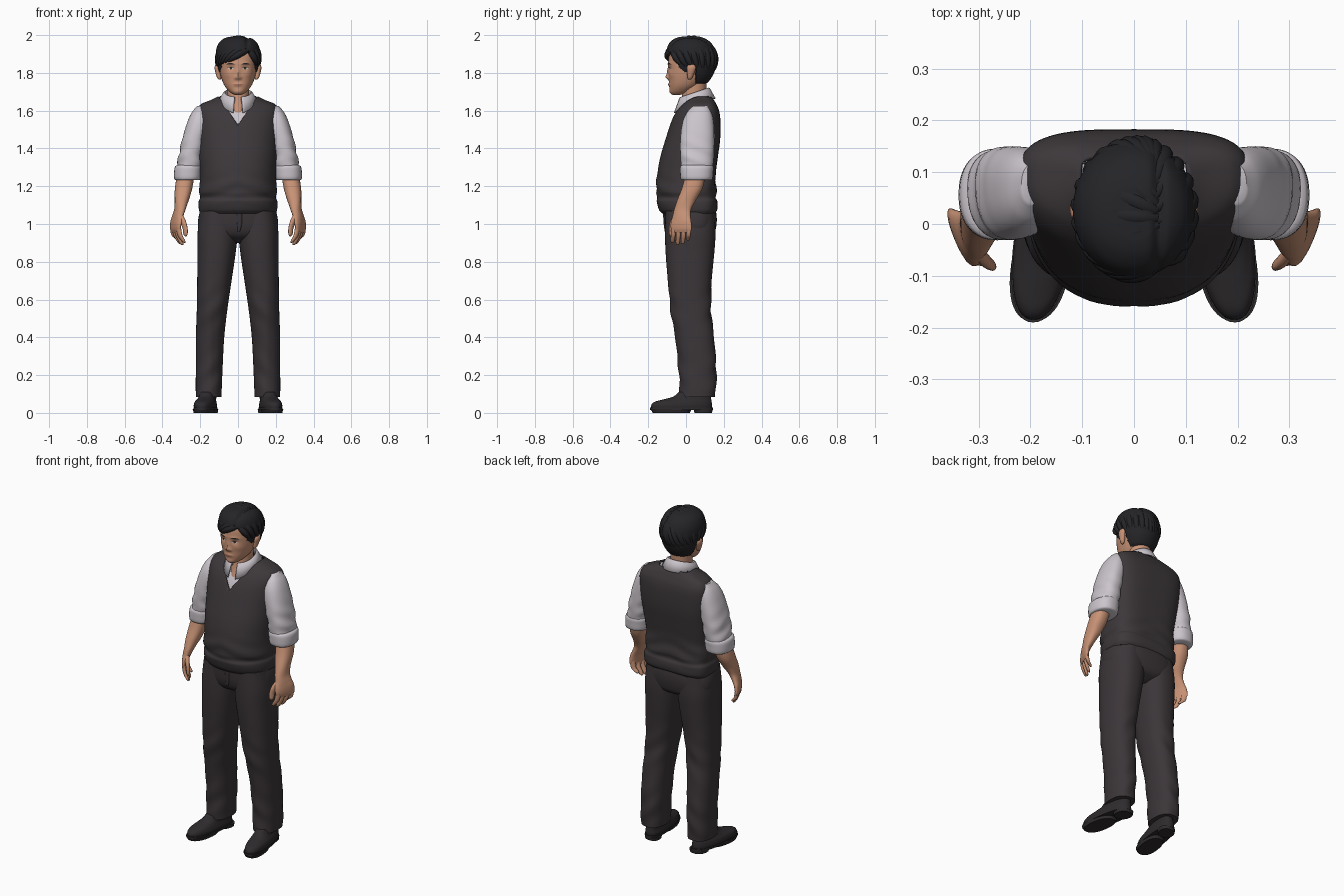
import bpy, bmesh, math
from mathutils import Vector
from mathutils.bvhtree import BVHTree

cube = bpy.data.objects.get("Cube")
if cube:
    bpy.data.objects.remove(cube, do_unlink=True)


def material(name, r, g, b):
    m = bpy.data.materials.new(name)
    m.use_nodes = True
    m.diffuse_color = (r, g, b, 1)
    bsdf = m.node_tree.nodes["Principled BSDF"]
    bsdf.inputs["Base Color"].default_value = (r, g, b, 1)
    bsdf.inputs["Roughness"].default_value = 0.8
    return m


SKIN = material("skin", .58, .29, .18)
SHIRT = material("shirt_grey", .6, .56, .6)
VEST = material("vest_charcoal", .046, .039, .043)
TROUSERS = material("trouser_charcoal", .044, .036, .04)
HAIR = material("hair_black", .018, .017, .02)
SHOE = material("shoe_black", .028, .024, .027)
LIPS = material("lip_brown", .4, .17, .12)
WHITE = material("eye_white", .6, .55, .52)
IRIS = material("iris_brown", .05, .03, .02)
made = []


def add_object(name, mesh, mat):
    ob = bpy.data.objects.new(name, mesh)
    bpy.context.collection.objects.link(ob)
    mesh.materials.clear()
    mesh.materials.append(mat)
    made.append(ob)
    return ob


def smooth_rows(rows, k):
    """Cubic interpolation of rows, with the height as parameter."""
    def slope(i):
        a, b = rows[max(i - 1, 0)], rows[min(i + 1, len(rows) - 1)]
        return [(q - p) / (b[0] - a[0]) for p, q in zip(a, b)]
    out = []
    for i in range(len(rows) - 1):
        a, b, ma, mb = rows[i], rows[i + 1], slope(i), slope(i + 1)
        h = b[0] - a[0]
        for j in range(k):
            t = j / k
            s = t * t * (3 - 2 * t)
            out.append([p + (q - p) * s + h * t * (1 - t) * ((1 - t) * u - t * v)
                        for p, q, u, v in zip(a, b, ma, mb)])
    return out + [list(rows[-1])]


def loft(name, mat, rows, nf=2, nb=2, mid=.5, k=4, seg=48, warp=None, side=1):
    """Stack of rounded slices; each row is z, centre x, half width, front y, back y."""
    bm = bmesh.new()
    rings = []
    for z, cx, rx, yf, yb in smooth_rows(rows, k):
        cy = yf + (yb - yf) * mid
        ring = []
        for i in range(seg):
            a = math.tau * i / seg
            c, s = math.cos(a), math.sin(a)
            n = nb if s > 0 else nf
            ry = yb - cy if s > 0 else cy - yf
            co = Vector((cx + rx * math.copysign(abs(c) ** (2 / n), c),
                         cy + ry * math.copysign(abs(s) ** (2 / n), s), z))
            if warp:
                warp(co)
            co.x *= side
            ring.append(bm.verts.new(co))
        rings.append(ring)
    for lo, hi in zip(rings, rings[1:]):
        for i in range(seg):
            j = (i + 1) % seg
            bm.faces.new((lo[i], lo[j], hi[j], hi[i]))
    bm.faces.new(rings[0])
    bm.faces.new(rings[-1])
    bmesh.ops.recalc_face_normals(bm, faces=bm.faces)
    mesh = bpy.data.meshes.new(name)
    bm.to_mesh(mesh)
    bm.free()
    return add_object(name, mesh, mat)


def pair(name, *args, **kw):
    for side, label in ((1, "left_"), (-1, "right_")):
        loft(label + name, *args, side=side, **kw)


def bell(d, width):
    return math.exp(-(d / width) ** 2)


# Vest with V neck, and the shirt body under it
vest_rows = [(1.055, 0, .198, -.125, .153), (1.075, 0, .207, -.143, .165), (1.12, 0, .208, -.155, .166),
             (1.14, 0, .2, -.15, .158), (1.17, 0, .206, -.158, .16), (1.25, 0, .201, -.154, .156),
             (1.35, 0, .208, -.137, .168), (1.45, 0, .215, -.108, .181), (1.55, 0, .221, -.075, .182),
             (1.6, 0, .219, -.05, .175), (1.635, 0, .195, -.022, .16), (1.66, 0, .135, 0, .145),
             (1.69, 0, .08, .02, .12)]


def vest_folds(co):
    co.y += .004 * math.sin(co.z * 70 + abs(co.x) * 25) * bell(co.z - 1.19, .07)


vest = loft("vest", VEST, vest_rows, nf=2.2, nb=3.4, mid=.6, k=5, seg=80, warp=vest_folds)
V_LOW, V_SLOPE = 1.525, 1.45
bm = bmesh.new()
bm.from_mesh(vest.data)
for s in (1, -1):
    bmesh.ops.bisect_plane(bm, geom=bm.verts[:] + bm.edges[:] + bm.faces[:],
                           plane_co=(0, 0, V_LOW), plane_no=(V_SLOPE * s, 0, -1))
gone = []
for f in bm.faces:
    c = f.calc_center_median()
    if c.z > 1.675 or (c.y < .06 and c.z > V_LOW + V_SLOPE * abs(c.x)):
        gone.append(f)
bmesh.ops.delete(bm, geom=gone, context="FACES")
bm.to_mesh(vest.data)
bm.free()
vest.modifiers.new("thickness", "SOLIDIFY").thickness = .008
loft("shirt_body", SHIRT, [(z - .006, x, rx - .015, yf + .01, yb - .012)
                           for z, x, rx, yf, yb in vest_rows[5:-1]], nf=2.2, nb=3.4, mid=.6)


# Sleeves, rolled cuffs
def sleeve_folds(co):
    co.x += .004 * math.sin(co.z * 75 + co.y * 30) * bell(co.z - 1.36, .09)


pair("sleeve", SHIRT, [(1.24, .262, .06, -.018, .135), (1.3, .258, .064, -.025, .142), (1.36, .25, .064, -.03, .148),
                       (1.45, .232, .063, -.03, .15), (1.54, .208, .06, -.018, .146), (1.59, .2, .045, .005, .135),
                       (1.625, .195, .022, .04, .115)], nf=2.3, nb=2.3, k=6, warp=sleeve_folds)
pair("cuff", SHIRT, [(1.232, .267, .062, -.02, .132), (1.238, .267, .07, -.028, .14), (1.275, .265, .073, -.031, .144),
                     (1.305, .262, .071, -.03, .145), (1.312, .262, .06, -.022, .138)], nf=2.3, nb=2.3, k=3)


# Forearms with palms, fingers, thumbs
def turn_hand(co):
    co.x += .4 * (co.y + .03) * min(1, max(0, (1.12 - co.z) / .1))


pair("forearm_and_palm", SKIN, [(.955, .328, .01, -.07, .025), (.975, .33, .015, -.08, .03), (1.01, .326, .02, -.08, .028),
                                (1.045, .316, .025, -.07, .024), (1.08, .305, .029, -.062, .028),
                                (1.13, .297, .038, -.045, .055), (1.19, .288, .046, -.022, .088),
                                (1.27, .275, .046, 0, .105)], nf=2.3, nb=2.3, warp=turn_hand)
for i, tip in enumerate((.9, .888, .893, .912)):
    y = -.067 + i * .027
    pair("finger_%d" % (i + 1), SKIN, [(tip, .3, .004, y - .008, y), (tip + .008, .304, .009, y - .014, y + .006),
                                       (.94, .322, .012, y - .013, y + .011), (.985, .33, .012, y - .012, y + .012)],
         seg=12, warp=turn_hand)
pair("thumb", SKIN, [(.935, .296, .004, -.082, -.074), (.945, .297, .01, -.089, -.067), (.975, .298, .012, -.09, -.062),
                     (1.01, .305, .014, -.085, -.05), (1.05, .312, .015, -.065, -.035)], seg=16, warp=turn_hand)


# Trousers
def leg_folds(co):
    co.y += .004 * math.sin(co.z * 45 + co.x * 40) * (bell(co.z - .2, .12) + bell(co.z - .55, .1))
    if co.y < .03:
        co.y -= .006 * bell(co.x - .15, .02) * bell(co.z - .35, .25)


pair("trouser_leg", TROUSERS, [(.085, .155, .067, -.032, .155), (.13, .155, .069, -.032, .158), (.25, .152, .071, -.036, .16),
                               (.4, .148, .075, -.052, .148), (.55, .137, .081, -.08, .133), (.7, .125, .091, -.096, .136),
                               (.85, .113, .101, -.108, .15), (.95, .108, .106, -.111, .156), (1.07, .1, .1, -.108, .15)],
     nf=2.3, nb=2.4, k=8, warp=leg_folds)
loft("trouser_hips", TROUSERS, [(.9, 0, .08, -.03, .09), (.93, 0, .17, -.085, .14), (.97, 0, .208, -.108, .157),
                                (1.03, 0, .21, -.116, .163), (1.09, 0, .195, -.118, .155)], nf=2.5, nb=2.6, mid=.55)
loft("fly_seam", TROUSERS, [(.96, .004, .006, -.113, -.1), (1, .008, .014, -.118, -.1), (1.06, .008, .015, -.122, -.1)], k=2)


# Shoes, soles, heels and socks
def toe_out(co):
    co.x -= .13 * co.y


shoe = dict(nf=2.3, nb=2.4, warp=toe_out)
pair("shoe_upper", SHOE, [(.02, .17, .054, -.182, .135), (.04, .17, .056, -.184, .138), (.058, .17, .052, -.168, .136),
                          (.07, .168, .047, -.125, .134), (.085, .165, .044, -.07, .132), (.11, .162, .042, -.04, .13)], **shoe)
pair("shoe_welt", SHOE, [(.016, .17, .058, -.19, .142), (.028, .17, .058, -.19, .142)], k=1, **shoe)
pair("shoe_sole", SHOE, [(0, .17, .052, -.176, .02), (.02, .17, .057, -.188, .03)], k=1, **shoe)
pair("shoe_heel", SHOE, [(0, .165, .045, .045, .138), (.02, .165, .048, .04, .141)], k=1, **shoe)
pair("sock", SHIRT, [(.07, .165, .036, -.045, .1), (.14, .16, .036, -.022, .1)], k=1, warp=toe_out)

# Neck and head
loft("neck", SKIN, [(1.59, 0, .04, -.045, .08), (1.63, 0, .056, -.032, .1), (1.68, 0, .058, -.022, .105),
                    (1.76, 0, .06, -.02, .11)], seg=32)
bumps = [(0, 1.778, .013, .012, .013), (0, 1.8, .009, .025, .008), (0, 1.738, .024, .009, .005), (0, 1.7, .022, .012, .004)]
for s in (1, -1):
    bumps += [(s * .038, 1.824, .017, .011, -.006), (s * .037, 1.848, .026, .008, .004),
              (s * .014, 1.773, .007, .007, .005), (s * .055, 1.79, .022, .018, .003)]


def face(co):
    if co.y < 0:
        co.y -= sum(h * bell(co.x - x, sx) * bell(co.z - z, sz) for x, z, sx, sz, h in bumps)


head = loft("head", SKIN, [(1.684, 0, .018, -.07, -.03), (1.69, 0, .032, -.079, 0), (1.705, 0, .05, -.085, .03),
                           (1.73, 0, .07, -.088, .07), (1.76, 0, .084, -.09, .1), (1.8, 0, .095, -.093, .13),
                           (1.85, 0, .1, -.094, .14), (1.9, 0, .102, -.088, .145), (1.94, 0, .088, -.07, .13),
                           (1.97, 0, .05, -.02, .09)], nf=2.3, mid=.55, k=8, seg=128, warp=face)
pair("ear", SKIN, [(1.764, .097, .005, .012, .026), (1.775, .1, .011, .008, .034), (1.8, .106, .013, .006, .044),
                   (1.825, .11, .014, .004, .052), (1.84, .11, .011, .01, .048), (1.846, .108, .005, .02, .04)], seg=20)

# Painted face details draped over the head
bm = bmesh.new()
bm.from_mesh(head.data)
tree = BVHTree.FromBMesh(bm)
bm.free()


def decal(name, mat, cx, cz, rx, rz, arch=0, lift=.002):
    bm = bmesh.new()
    rings = []
    for r in (.05, .5, 1):
        ring = []
        for i in range(20):
            a = math.tau * i / 20
            u = r * math.cos(a)
            x, z = cx + rx * u, cz + rz * r * math.sin(a) - arch * u * u
            hit = tree.ray_cast(Vector((x, -1, z)), Vector((0, 1, 0)))[0]
            ring.append(bm.verts.new((x, (hit.y if hit else -.08) - lift, z)))
        rings.append(ring)
    bm.faces.new(rings[0])
    for a, b in zip(rings, rings[1:]):
        for i in range(20):
            j = (i + 1) % 20
            bm.faces.new((a[i], b[i], b[j], a[j]))
    mesh = bpy.data.meshes.new(name)
    bm.to_mesh(mesh)
    bm.free()
    add_object(name, mesh, mat)


for s, label in ((1, "left_"), (-1, "right_")):
    decal(label + "eye", WHITE, s * .038, 1.824, .015, .006)
    decal(label + "iris", IRIS, s * .038, 1.824, .006, .006, lift=.003)
    decal(label + "upper_lid", HAIR, s * .038, 1.831, .017, .0015, .004, .003)
    decal(label + "eyebrow", HAIR, s * .04, 1.849, .022, .004, .005)
decal("lips", LIPS, 0, 1.737, .024, .005, -.001)

# Hair cap tucked into the skull below the hairline, with a side parting
PART = .048


def hairline(x, y):
    if y < -.045:
        return 1.915 - .5 * abs(x - PART)
    return 1.8 if y < .012 else 1.84 if y < .05 else 1.745


def comb(co):
    if co.z < hairline(co.x, co.y):
        co.x *= .8
        co.y = .03 + (co.y - .03) * .8
    elif co.z > 1.93:
        co.z -= .012 * bell(co.x - PART, .01)


loft("hair_cap", HAIR, [(1.73, 0, .06, .01, .1), (1.77, 0, .088, -.03, .132), (1.81, 0, .106, -.07, .152),
                        (1.86, 0, .115, -.098, .162), (1.91, 0, .117, -.104, .158), (1.95, 0, .106, -.093, .14),
                        (1.975, 0, .085, -.07, .113), (1.99, 0, .05, -.035, .075), (1.994, 0, .01, .01, .03)],
     k=7, seg=96, warp=comb)

# Combed locks running from the parting to the hairline
CENTRE, SIZE = Vector((0, .028, 1.868)), Vector((.116, .132, .122))
curve = bpy.data.curves.new("locks", "CURVE")
curve.dimensions = "3D"
curve.bevel_depth = 1
curve.bevel_resolution = 3


def lock(t, angle, fat):
    x, y = (PART + .006 - .02 * t) / SIZE.x, (-.1 + .18 * t) / SIZE.y
    start = Vector((x, y, math.sqrt(max(.05, 1 - x * x - y * y))))
    a, e = math.radians(angle), math.radians(-20 * (1 - math.cos(math.radians(angle))))
    end = Vector((math.cos(e) * math.sin(a), -math.cos(e) * math.cos(a), math.sin(e)))
    spline = curve.splines.new("NURBS")
    spline.points.add(6)
    spline.use_endpoint_u = True
    for i, p in enumerate(spline.points):
        s = i / 6
        u = start.lerp(end, s).normalized() * (.93 + .04 * math.sin(math.pi * s))
        p.co = (*[c + k * v for c, k, v in zip(CENTRE, SIZE, u)], 1)
        p.radius = fat * (.35 + .65 * math.sin(math.pi * (.15 + .8 * s)))


for i in range(14):
    lock(i / 13, -28 - 11.5 * i, .02)
for i in range(8):
    lock(i / 7, 62 + 15 * i, .019)
curve_ob = bpy.data.objects.new("locks", curve)
add_object("hair_locks", bpy.data.meshes.new_from_object(curve_ob), HAIR)
bpy.data.objects.remove(curve_ob)

# Shirt collar folded around the neck, open at the throat
bm = bmesh.new()
grid = []
for i in range(41):
    a = math.radians(166) * (i / 20 - 1)
    w = (1 - math.cos(a)) / 2
    row = []
    for r, ry, z in ((.066, .07, 1.69 - .04 * w), (.07, .075, 1.722 - .05 * w), (.078, .082, 1.718 - .05 * w),
                     (.102, .112, 1.665 - .08 * w ** 3)):
        row.append(bm.verts.new((r * math.sin(a), .045 + ry * math.cos(a), z)))
    grid.append(row)
for a, b in zip(grid, grid[1:]):
    for j in range(3):
        bm.faces.new((a[j], b[j], b[j + 1], a[j + 1]))
bmesh.ops.recalc_face_normals(bm, faces=bm.faces)
mesh = bpy.data.meshes.new("collar")
bm.to_mesh(mesh)
bm.free()
collar = add_object("collar", mesh, SHIRT)
collar.modifiers.new("thickness", "SOLIDIFY").thickness = .006

# Soft shading with crisp edges
for ob in made:
    ob.data.shade_smooth()
    ob.data.set_sharp_from_angle(angle=math.radians(50))
